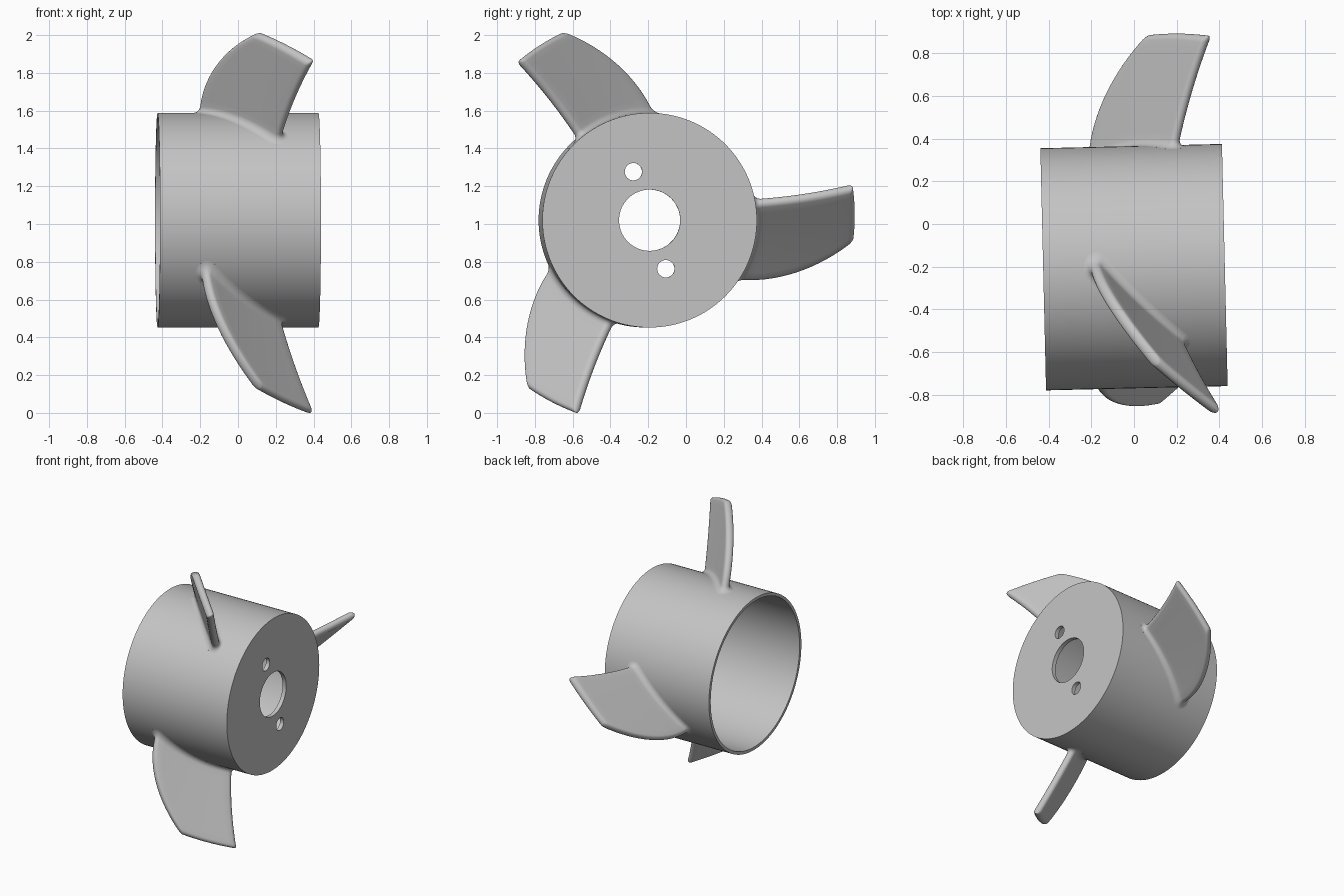
import bpy
import bmesh
from math import pi, sin, cos, sqrt, radians
from mathutils import Matrix, Vector

if "Cube" in bpy.data.objects:
    bpy.data.objects.remove(bpy.data.objects["Cube"])

# Single plain grey material
grey = bpy.data.materials.new("plain grey")
grey.use_nodes = True
grey.diffuse_color = (0.55, 0.55, 0.55, 1)
grey.node_tree.nodes["Principled BSDF"].inputs["Base Color"].default_value = grey.diffuse_color

# The axle lies along x, yawed slightly
PLACE = Matrix.Translation((0, -0.2025, 1.02)) @ Matrix.Rotation(radians(1.35), 4, 'Z')

HUB_R, WALL, HALF_LEN, CAP = 0.568, 0.022, 0.426, 0.03
TIP_R, HALF_THICK, FILLET = 1.091, 0.027, 0.035


def make_object(name, bm):
    bmesh.ops.recalc_face_normals(bm, faces=bm.faces)
    mesh = bpy.data.meshes.new(name)
    bm.to_mesh(mesh)
    bm.free()
    mesh.materials.append(grey)
    obj = bpy.data.objects.new(name, mesh)
    bpy.context.collection.objects.link(obj)
    return obj


def smooth(obj, angle):
    bpy.ops.object.select_all(action='DESELECT')
    obj.select_set(True)
    bpy.context.view_layer.objects.active = obj
    bpy.ops.object.shade_smooth_by_angle(angle=radians(angle))


# Hub: a thin cup with a bored cap, turned from a profile
def make_hub():
    bm = bmesh.new()
    inner = HUB_R - WALL
    profile = [(HALF_LEN, 0.162), (HALF_LEN, HUB_R), (-HALF_LEN, HUB_R),
               (-HALF_LEN, inner), (HALF_LEN - CAP, inner), (HALF_LEN - CAP, 0.162)]
    verts = [bm.verts.new((x, 0, r)) for x, r in profile]
    edges = [bm.edges.new((verts[i], verts[i - 1])) for i in range(len(verts))]
    bmesh.ops.spin(bm, geom=verts + edges, axis=(1, 0, 0), cent=(0, 0, 0),
                   angle=2 * pi, steps=128, use_merge=True)
    bmesh.ops.remove_doubles(bm, verts=bm.verts, dist=0.0001)
    hub = make_object("hub", bm)

    # Two small bolt holes through the cap
    cut = bmesh.new()
    for side in (1, -1):
        spot = Matrix.Translation((HALF_LEN, -0.086 * side, 0.257 * side))
        bmesh.ops.create_cone(cut, cap_ends=True, segments=32, radius1=0.046, radius2=0.046,
                              depth=0.2, matrix=spot @ Matrix.Rotation(pi / 2, 4, 'Y'))
    cutter = make_object("bolt_hole_cutter", cut)
    cutter.hide_render = True
    mod = hub.modifiers.new("bolt holes", 'BOOLEAN')
    mod.operation, mod.solver, mod.object = 'DIFFERENCE', 'EXACT', cutter
    bpy.context.view_layer.update()
    graph = bpy.context.evaluated_depsgraph_get()
    hub.data = bpy.data.meshes.new_from_object(hub.evaluated_get(graph))
    hub.modifiers.clear()
    bpy.data.objects.remove(cutter)
    hub.matrix_world = PLACE
    smooth(hub, 30)


# One blade section: a rounded strip lying on a cylinder of the given radius
def section(radius, half, flare, inset):
    s = (radius - HUB_R) / (TIP_R - HUB_R)
    lead = -0.195 + 0.023 * s + 0.267 * s * s
    trail = 0.213 + 0.122 * s + 0.045 * s * s
    lean = 0.11 + 0.17 * (radius - HUB_R)
    h = half + flare
    a = lead * sqrt(2) - flare + inset + h
    b = trail * sqrt(2) + flare - inset - h
    arc, chord = 8, 12
    outline = [(b + h * sin(pi * i / arc), h * cos(pi * i / arc)) for i in range(arc + 1)]
    outline += [(b + (a - b) * i / chord, -h) for i in range(1, chord)]
    outline += [(a - h * sin(pi * i / arc), -h * cos(pi * i / arc)) for i in range(arc + 1)]
    outline += [(a + (b - a) * i / chord, h) for i in range(1, chord)]
    points = []
    for u, n in outline:
        x, t = (u + n) / sqrt(2), (u - n) / sqrt(2) - lean
        points.append(Vector((x, sqrt(radius * radius - t * t), t)))
    return points


# Blade: sections lofted from a filleted root to a rounded tip
def make_blade(name, angle):
    sections = [section(HUB_R - 0.01, HALF_THICK, FILLET, 0)]
    for i in range(7):
        q = FILLET * (1 - cos(pi / 2 * i / 6))
        flare = FILLET - sqrt(max(0, FILLET ** 2 - (FILLET - q) ** 2))
        sections.append(section(HUB_R + q, HALF_THICK, flare, 0))
    start, end = HUB_R + FILLET, TIP_R - HALF_THICK
    for i in range(1, 14):
        sections.append(section(start + (end - start) * i / 14, HALF_THICK, 0, 0))
    for i in range(7):
        phi = pi / 2 * i / 6
        sections.append(section(end + HALF_THICK * sin(phi), HALF_THICK * cos(phi), 0,
                                0.4 * HALF_THICK * (1 - cos(phi))))
    bm = bmesh.new()
    rings = [[bm.verts.new(p) for p in ring] for ring in sections]
    for low, high in zip(rings, rings[1:]):
        for i in range(len(low)):
            bm.faces.new((low[i - 1], low[i], high[i], high[i - 1]))
    bmesh.ops.remove_doubles(bm, verts=bm.verts, dist=0.0001)
    blade = make_object(name, bm)
    blade.matrix_world = PLACE @ Matrix.Rotation(radians(angle), 4, 'X')
    smooth(blade, 50)


make_hub()
for name, angle in (("back_blade", 0), ("upper_blade", 120), ("lower_blade", 240)):
    make_blade(name, angle)
